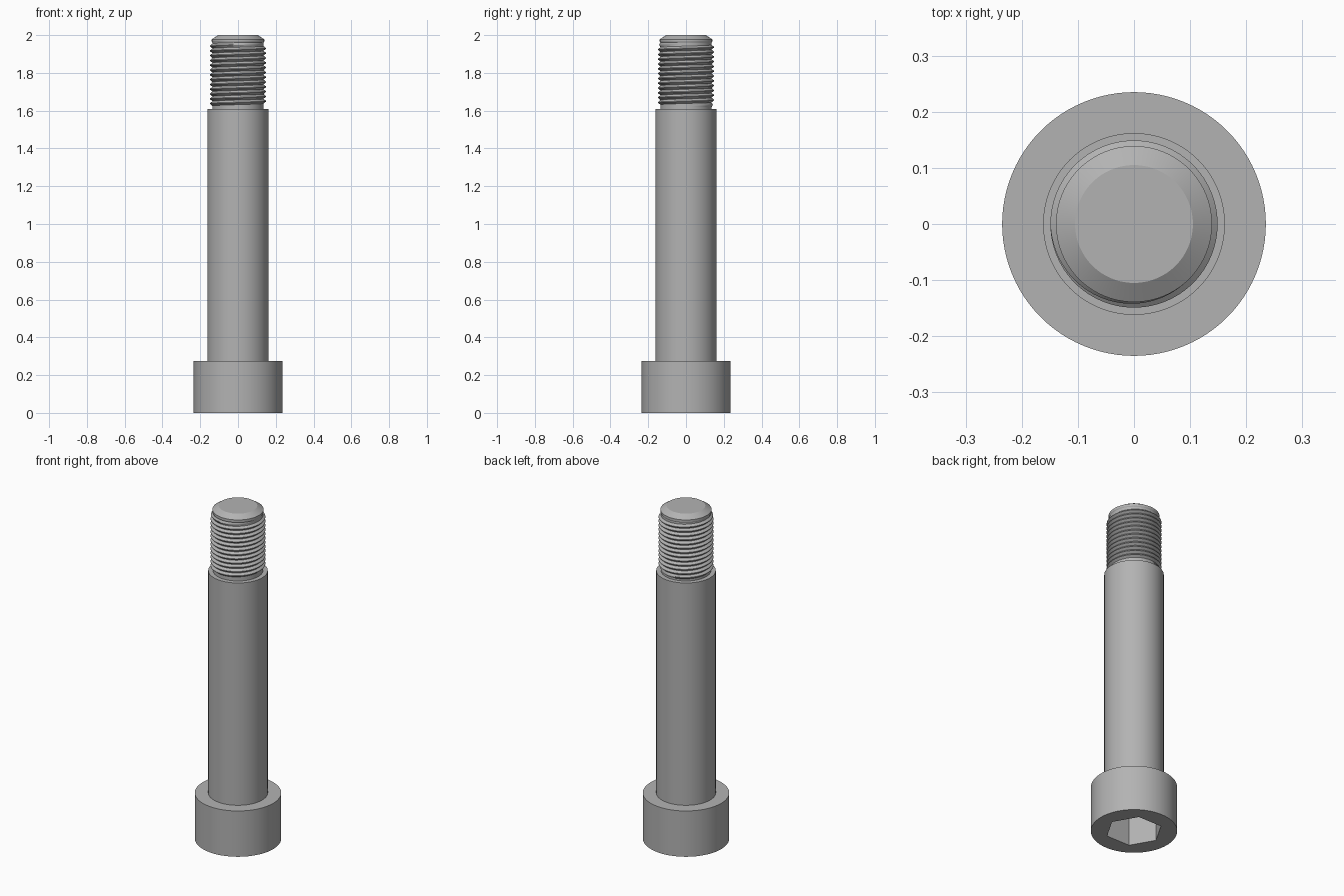
import bpy, bmesh, math

if "Cube" in bpy.data.objects:
    bpy.data.objects.remove(bpy.data.objects["Cube"])

SEG = 96
steel = bpy.data.materials.new("steel_grey")
steel.diffuse_color = (0.45, 0.45, 0.45, 1)
steel.use_nodes = True
steel.node_tree.nodes["Principled BSDF"].inputs["Base Color"].default_value = steel.diffuse_color


def finish(bm, name):
    bmesh.ops.remove_doubles(bm, verts=bm.verts, dist=1e-5)
    bmesh.ops.recalc_face_normals(bm, faces=bm.faces)
    me = bpy.data.meshes.new(name)
    bm.to_mesh(me)
    bm.free()
    me.materials.append(steel)
    ob = bpy.data.objects.new(name, me)
    bpy.context.collection.objects.link(ob)
    bpy.ops.object.select_all(action='DESELECT')
    ob.select_set(True)
    bpy.context.view_layer.objects.active = ob
    bpy.ops.object.shade_smooth_by_angle(angle=math.radians(28))
    return ob


def hex_scale(t):
    # distance to the edge of a unit hexagon with corners at 0, 60, 120...
    return math.cos(math.pi / 6) / math.cos(t % (math.pi / 3) - math.pi / 6)


def lathe(name, profile):
    # profile points are (radius, z, is_hexagonal)
    bm = bmesh.new()
    rings = []
    for r, z, is_hex in profile:
        ring = []
        for i in range(SEG):
            t = 2 * math.pi * i / SEG
            rr = r * hex_scale(t) if is_hex else r
            ring.append(bm.verts.new((rr * math.cos(t), rr * math.sin(t), z)))
        rings.append(ring)
    for a, b in zip(rings, rings[1:]):
        for i in range(SEG):
            j = (i + 1) % SEG
            bm.faces.new((a[i], a[j], b[j], b[i]))
    # close both ends
    bm.faces.new(rings[0])
    bm.faces.new(rings[-1])
    return finish(bm, name)


# Round head with hexagonal socket underneath
lathe("socket_head", [(0.156, 0.19, True), (0.156, 0, True),
                      (0.235, 0, False), (0.235, 0.275, False)])

# Smooth shoulder
lathe("shank", [(0.162, 0.275, False), (0.162, 1.61, False)])

# Core under the thread, with chamfered tip
lathe("core_and_tip", [(0.136, 1.61, False), (0.136, 1.96, False), (0.139, 1.965, False),
                       (0.139, 1.978, False), (0.105, 2.0, False)])

# Helical thread
Z0, Z1, TURNS = 1.612, 1.968, 14
ROOT, CREST = 0.135, 0.149
pitch = (Z1 - Z0) / TURNS
bm = bmesh.new()
rows = []
for k in range((TURNS - 1) * SEG + 1):
    t = 2 * math.pi * k / SEG
    z = Z0 + pitch * k / SEG
    # ridge fades in and out over the end turns
    fade = min(1, k / (SEG * 0.5), ((TURNS - 1) * SEG - k) / (SEG * 0.5))
    crest = ROOT + (CREST - ROOT) * fade
    rows.append([bm.verts.new((r * math.cos(t), r * math.sin(t), z + f * pitch))
                 for r, f in ((ROOT, 0), (crest, 0.44), (crest, 0.56), (ROOT, 1))])
for a, b in zip(rows, rows[1:]):
    for i in range(3):
        bm.faces.new((a[i], b[i], b[i + 1], a[i + 1]))
finish(bm, "thread")
